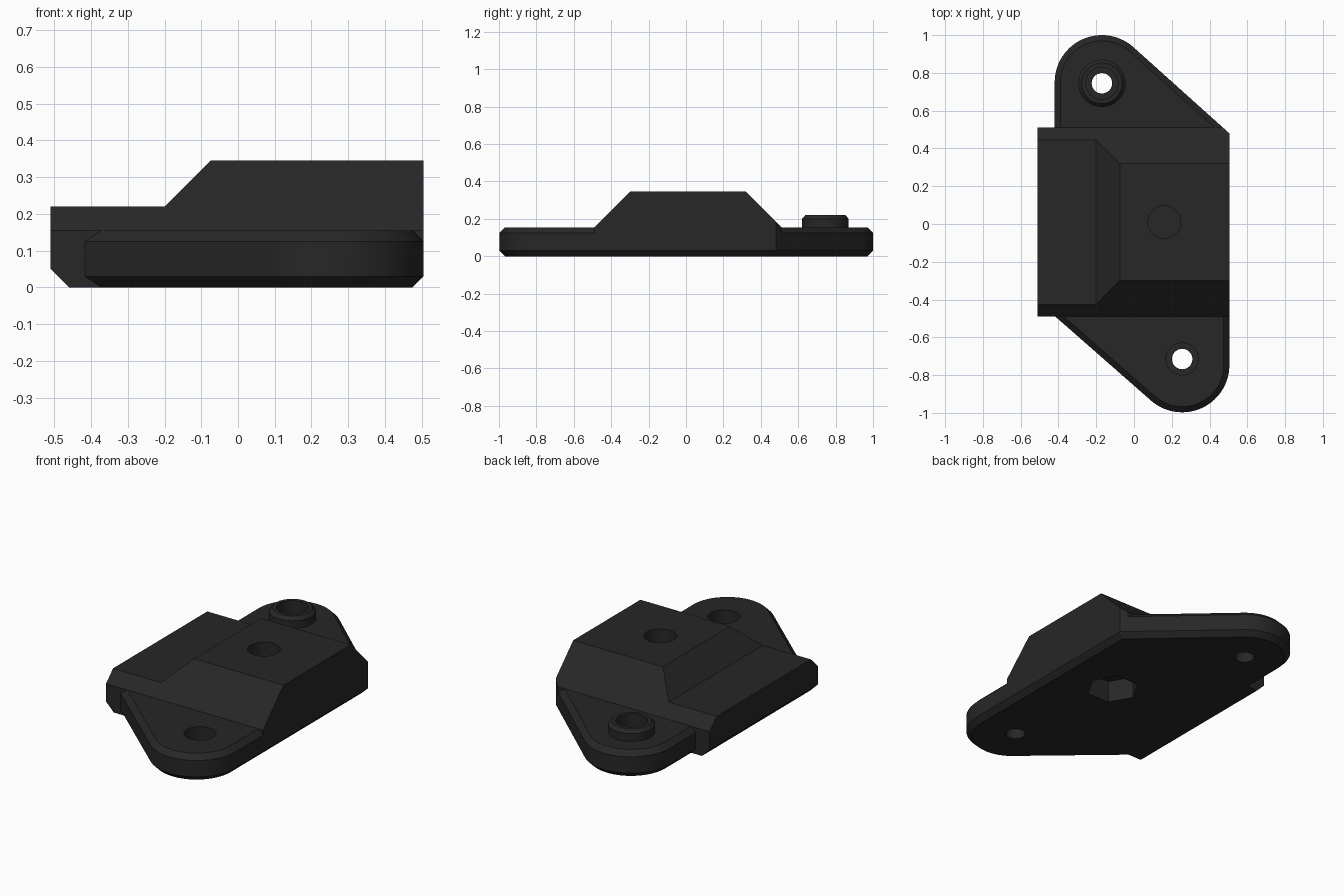
import bpy, bmesh, math
from mathutils import Vector

if "Cube" in bpy.data.objects:
    bpy.data.objects.remove(bpy.data.objects["Cube"])

black = bpy.data.materials.new("matte_black")
black.diffuse_color = (0.02, 0.02, 0.02, 1)
black.use_nodes = True
black.node_tree.nodes["Principled BSDF"].inputs["Base Color"].default_value = black.diffuse_color


def make_object(name, bm):
    bmesh.ops.recalc_face_normals(bm, faces=bm.faces)
    mesh = bpy.data.meshes.new(name)
    bm.to_mesh(mesh)
    bm.free()
    mesh.materials.append(black)
    obj = bpy.data.objects.new(name, mesh)
    bpy.context.collection.objects.link(obj)
    return obj


def arc(cx, cy, r, a0, a1, n=28):
    return [(cx + r * math.cos(math.radians(a0 + (a1 - a0) * i / n)),
             cy + r * math.sin(math.radians(a0 + (a1 - a0) * i / n))) for i in range(n + 1)]


def cylinder(name, r1, r2, start, end, sides=48):
    """Cylinder or cone between two points."""
    a, b = Vector(start), Vector(end)
    bm = bmesh.new()
    bmesh.ops.create_cone(bm, cap_ends=True, segments=sides, radius1=r1, radius2=r2,
                          depth=(b - a).length)
    rot = Vector((0, 0, 1)).rotation_difference(b - a).to_matrix()
    for v in bm.verts:
        v.co = rot @ v.co + (a + b) / 2
    return make_object(name, bm)


def boolean(target, tool, operation):
    mod = target.modifiers.new(operation.lower(), 'BOOLEAN')
    mod.operation, mod.solver, mod.object = operation, 'EXACT', tool
    bpy.context.view_layer.objects.active = target
    bpy.ops.object.modifier_apply(modifier=mod.name)
    bpy.data.objects.remove(tool)


# Main block: a box trimmed by sloping planes (point, outward normal)
bm = bmesh.new()
bmesh.ops.create_cube(bm, size=1)
for v in bm.verts:
    v.co = ((v.co.x * 1.015) - 0.0025, v.co.y + 0.01, (v.co.z + 0.5) * 0.345)
trims = [
    ((0, -0.49, 0.155), (0, -1, 1)),             # front slope
    ((0, 0.51, 0.155), (0, 1, 1)),               # back slope
    ((-0.46, 0, 0), (-1, 0, -1)),                # left lower chamfer
    ((0.475, 0, 0), (1, 0, -1)),                 # right lower chamfer
    ((0.505, 0.48, 0), (0.667, 0.745, 0)),       # clipped back right corner
    ((0.485, 0.4575, 0), (0.667, 0.745, -1)),    # chamfer under that corner
]
for point, normal in trims:
    bmesh.ops.bisect_plane(bm, geom=bm.verts[:] + bm.edges[:] + bm.faces[:],
                           plane_co=point, plane_no=normal, clear_outer=True)
    bmesh.ops.holes_fill(bm, edges=[e for e in bm.edges if e.is_boundary])
bracket = make_object("bracket", bm)

# Step cut along the left side
bm = bmesh.new()
step = [(-0.7, 0.22), (-0.2, 0.22), (-0.055, 0.365), (-0.055, 0.5), (-0.7, 0.5)]
face = bm.faces.new([bm.verts.new((x, -0.8, z)) for x, z in step])
ext = bmesh.ops.extrude_face_region(bm, geom=[face])
bmesh.ops.translate(bm, vec=(0, 1.6, 0), verts=[g for g in ext['geom'] if isinstance(g, bmesh.types.BMVert)])
boolean(bracket, make_object("step_cutter", bm), 'DIFFERENCE')

# Mounting plate with two rounded ears and chamfered rims
bm = bmesh.new()
outline = ([(0.505, 0.48)] + arc(-0.17, 0.75, 0.25, 48.2, 180)
           + [(-0.42, -0.487)] + arc(0.255, -0.747, 0.25, 228.2, 360))
face = bm.faces.new([bm.verts.new((x, y, 0)) for x, y in outline])
ext = bmesh.ops.extrude_face_region(bm, geom=[face])
bmesh.ops.translate(bm, vec=(0, 0, 0.155), verts=[g for g in ext['geom'] if isinstance(g, bmesh.types.BMVert)])
rims = [e for e in bm.edges if abs(e.verts[0].co.z - e.verts[1].co.z) < 0.01]
bmesh.ops.bevel(bm, geom=rims, offset=0.03, offset_type='OFFSET', segments=1,
                affect='EDGES', clamp_overlap=False)
boolean(bracket, make_object("mounting_plate", bm), 'UNION')

# Raised collar on the back ear
bx, by = -0.17, 0.745
boolean(bracket, cylinder("collar", 0.125, 0.125, (bx, by, 0.1), (bx, by, 0.2)), 'UNION')
boolean(bracket, cylinder("collar_rim", 0.125, 0.107, (bx, by, 0.2), (bx, by, 0.22)), 'UNION')

# Stepped screw holes in both ears
for x, y in ((bx, by), (0.255, -0.715)):
    boolean(bracket, cylinder("ear_hole", 0.054, 0.054, (x, y, -0.1), (x, y, 0.4)), 'DIFFERENCE')
    boolean(bracket, cylinder("ear_recess", 0.085, 0.085, (x, y, 0.06), (x, y, 0.4)), 'DIFFERENCE')

# Stepped cross holes through the block
for y in (-0.247, 0.253):
    boolean(bracket, cylinder("cross_hole", 0.052, 0.052, (-0.8, y, 0.145), (0.8, y, 0.145)), 'DIFFERENCE')
    boolean(bracket, cylinder("cross_recess", 0.098, 0.098, (0.2, y, 0.145), (0.8, y, 0.145)), 'DIFFERENCE')

# Blind top hole and hexagonal nut pocket underneath
boolean(bracket, cylinder("top_hole", 0.087, 0.087, (0.16, 0.01, 0.15), (0.16, 0.01, 0.5)), 'DIFFERENCE')
bm = bmesh.new()
hexagon = arc(0.16, 0.01, 0.145, 0, 300, 5)
face = bm.faces.new([bm.verts.new((x, y, -0.1)) for x, y in hexagon])
ext = bmesh.ops.extrude_face_region(bm, geom=[face])
bmesh.ops.translate(bm, vec=(0, 0, 0.23), verts=[g for g in ext['geom'] if isinstance(g, bmesh.types.BMVert)])
boolean(bracket, make_object("nut_pocket", bm), 'DIFFERENCE')

# Smooth the round walls, keep the hard edges
bracket.select_set(True)
bpy.context.view_layer.objects.active = bracket
bpy.ops.object.shade_smooth_by_angle(angle=math.radians(25))
